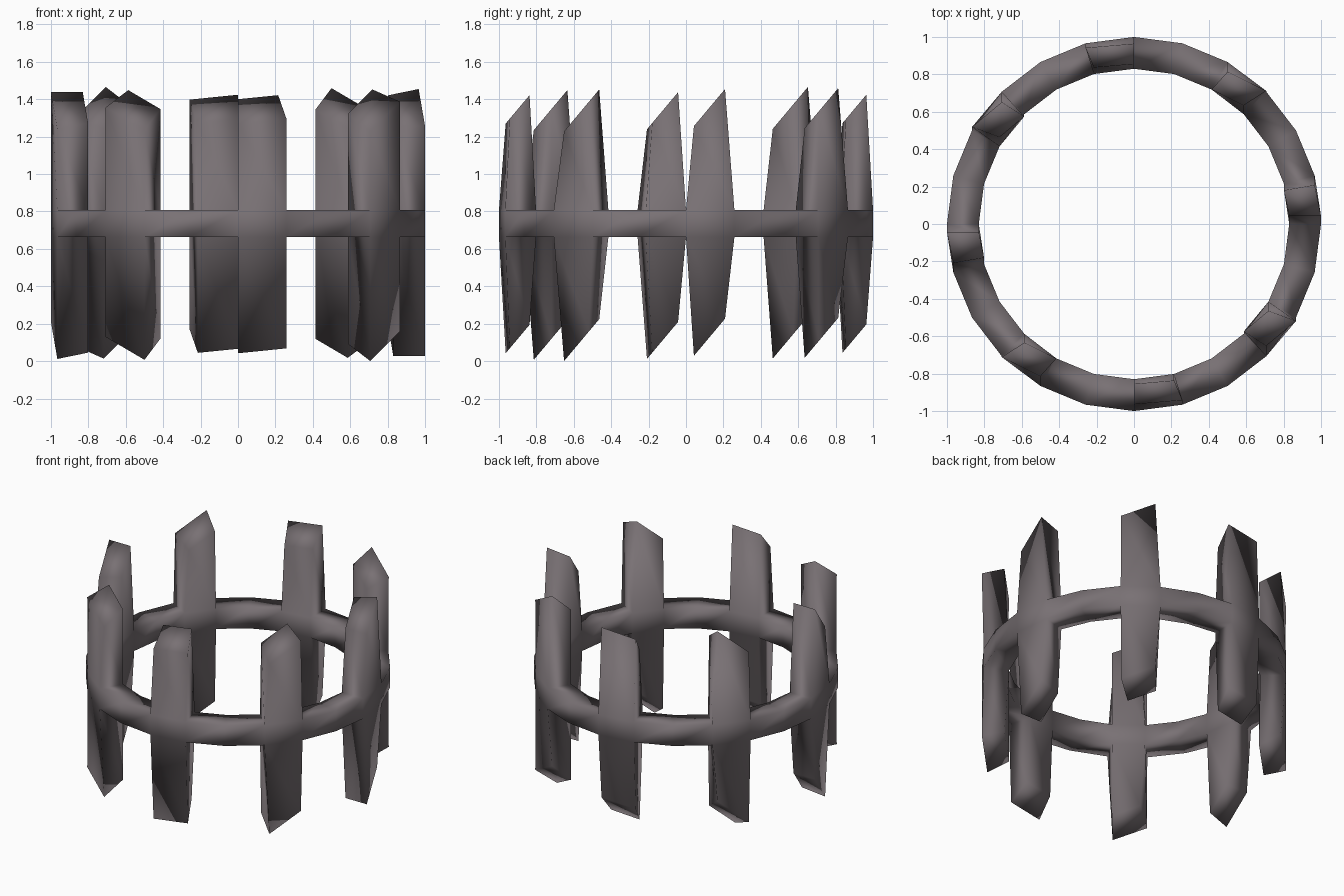
import bpy, bmesh, math
from mathutils import Matrix, Vector

if "Cube" in bpy.data.objects:
    bpy.data.objects.remove(bpy.data.objects["Cube"])

SEGMENTS = 24
R_OUT, R_IN = 1.0, 0.83
Z_LOW, Z_HIGH = 0.663, 0.808       # hoop band
END_LOW, END_HIGH = 0.119, 1.347   # centres of the slat ends
TILT = Matrix.Rotation(math.radians(50), 3, 'X')

mat = bpy.data.materials.new("dark mauve grey")
mat.diffuse_color = (0.19, 0.165, 0.175, 1)
mat.use_nodes = True
mat.node_tree.nodes["Principled BSDF"].inputs["Base Color"].default_value = mat.diffuse_color

bm = bmesh.new()

# Hoop: square section swept round 24 segments
section = [(R_OUT, Z_LOW), (R_OUT, Z_HIGH), (R_IN, Z_HIGH), (R_IN, Z_LOW)]
loops = []
for i in range(SEGMENTS):
    a = math.tau * i / SEGMENTS
    loops.append([bm.verts.new((r * math.cos(a), r * math.sin(a), z)) for r, z in section])
caps = []
for i in range(SEGMENTS):
    p, q = loops[i], loops[(i + 1) % SEGMENTS]
    for j in range(4):
        k = (j + 1) % 4
        f = bm.faces.new((p[j], q[j], q[k], p[k]))
        # every third segment carries a slat above and below
        if i % 3 == 0 and j in (1, 3):
            caps.append((f, END_HIGH if j == 1 else END_LOW))
bm.normal_update()

# Slats: extrude each cap face, then tilt its end about the x axis
for face, z_end in caps:
    end = bmesh.ops.extrude_discrete_faces(bm, faces=[face])['faces'][0]
    c = end.calc_center_median()
    for v in end.verts:
        v.co = TILT @ (v.co - c) + Vector((c.x, c.y, z_end))

bmesh.ops.recalc_face_normals(bm, faces=bm.faces)
for f in bm.faces:
    f.smooth = True

mesh = bpy.data.meshes.new("slatted_hoop")
bm.to_mesh(mesh)
bm.free()
mesh.materials.append(mat)
bpy.context.collection.objects.link(bpy.data.objects.new("slatted_hoop", mesh))
